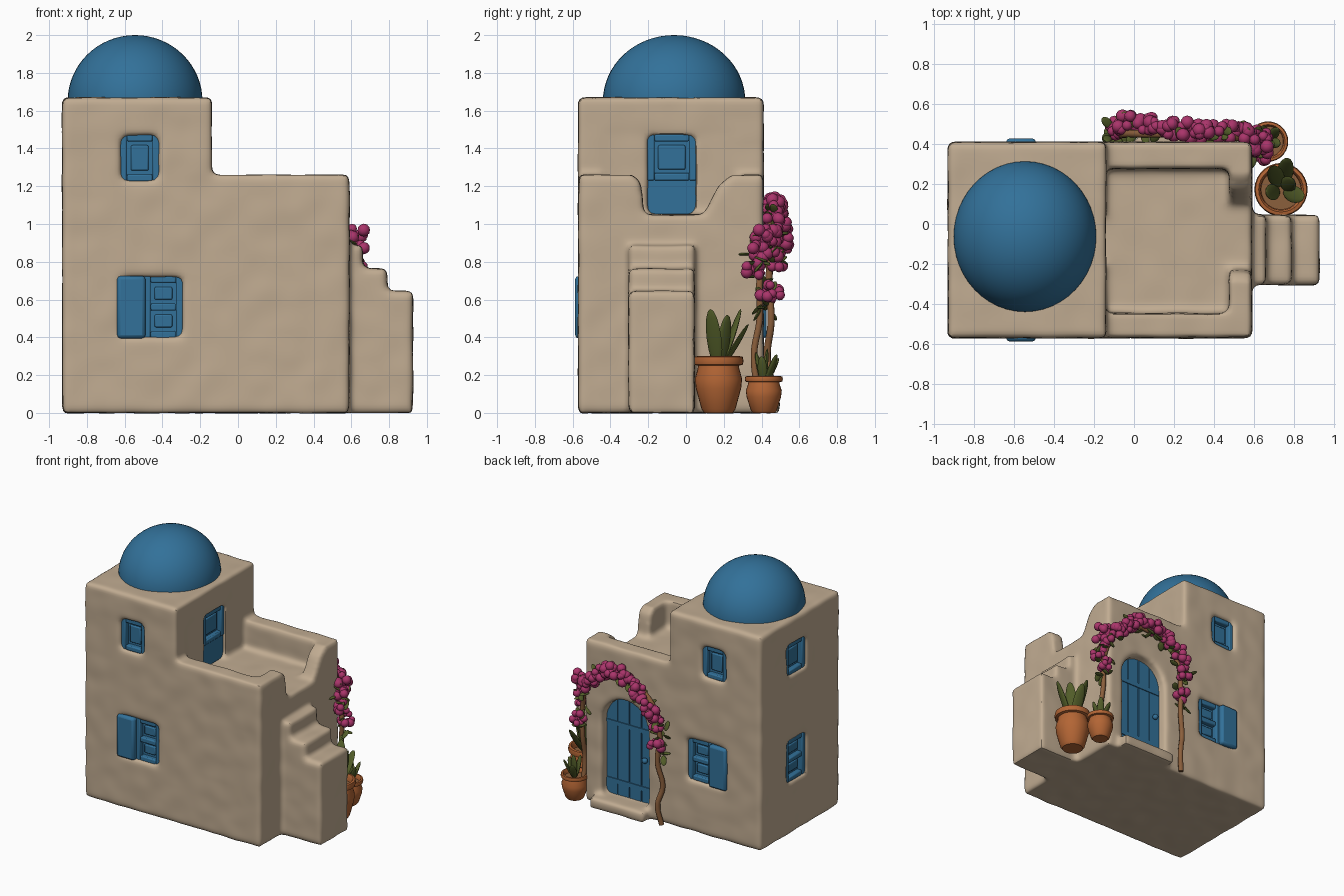
import bpy, bmesh, math, random
from mathutils import Vector, Matrix, noise

if "Cube" in bpy.data.objects:
    bpy.data.objects.remove(bpy.data.objects["Cube"])

random.seed(4)

def material(name, rgb):
    m = bpy.data.materials.new(name)
    m.diffuse_color = (*rgb, 1)
    m.use_nodes = True
    m.node_tree.nodes["Principled BSDF"].inputs["Base Color"].default_value = m.diffuse_color
    return m

PLASTER = material("sand_plaster", (0.53, 0.41, 0.285))
BLUE = material("blue_paint", (0.032, 0.165, 0.32))
PINK = material("pink_blossom", (0.40, 0.035, 0.145))
GREEN = material("olive_leaf", (0.085, 0.11, 0.022))
CLAY = material("terracotta", (0.45, 0.13, 0.035))
WOOD = material("vine_wood", (0.26, 0.115, 0.045))

def finish(name, bm, mat, bevel=0):
    bmesh.ops.recalc_face_normals(bm, faces=bm.faces)
    me = bpy.data.meshes.new(name)
    bm.to_mesh(me)
    bm.free()
    ob = bpy.data.objects.new(name, me)
    bpy.context.collection.objects.link(ob)
    me.materials.append(mat)
    if bevel:
        mod = ob.modifiers.new("soft_edges", 'BEVEL')
        mod.width, mod.segments = bevel, 2
    return ob

def add_prism(bm, pts, axis, a, b):
    """Extrude a 2D outline (other two axes in order) along axis from a to b."""
    def place(p, t):
        v = list(p)
        v.insert(axis, t)
        return v
    lo = [bm.verts.new(place(p, a)) for p in pts]
    hi = [bm.verts.new(place(p, b)) for p in pts]
    bm.faces.new(lo)
    bm.faces.new(hi)
    for i in range(len(pts)):
        j = (i + 1) % len(pts)
        bm.faces.new((lo[i], lo[j], hi[j], hi[i]))

def prism(name, pts, axis, a, b, mat=PLASTER, bevel=0):
    bm = bmesh.new()
    add_prism(bm, pts, axis, a, b)
    return finish(name, bm, mat, bevel)

def rect(u0, u1, z0, z1):
    return [(u0, z0), (u1, z0), (u1, z1), (u0, z1)]

# wall name -> (normal axis, surface position, outward sign)
WALLS = {"front": (1, -0.565, -1), "back": (1, 0.405, 1), "left": (0, -0.93, -1), "terrace": (0, -0.14, 1)}

def wall_boxes(name, wall, boxes, mat=BLUE, bevel=0.008):
    """Boxes given as (u0, u1, z0, z1, depth0, depth1) relative to a wall."""
    axis, pos, s = WALLS[wall]
    bm = bmesh.new()
    for u0, u1, z0, z1, d0, d1 in boxes:
        add_prism(bm, rect(u0, u1, z0, z1), axis, pos + s * d0, pos + s * d1)
    return finish(name, bm, mat, bevel)

# ---- plaster house: masses joined, openings cut, then softened
house = prism("house_walls", [(-.93, 0), (.59, 0), (.59, 1.26), (-.14, 1.26), (-.14, 1.67), (-.93, 1.67)], 1, -.57, .41)
stairs = prism("stairs_mass", [(.5, 0), (.925, 0), (.925, .645), (.79, .645), (.79, .765), (.66, .765), (.66, .885), (.5, .885)], 1, -.305, .045)
doorstep = prism("doorstep_mass", rect(.02, .49, 0, .08), 1, .3, .495)

def arch(cx, r, z0, spring):
    return [(cx - r, z0), (cx + r, z0)] + [(cx + r * math.cos(t * math.pi / 14), spring + r * math.sin(t * math.pi / 14)) for t in range(15)]

cutters = [
    prism("cut_terrace", rect(-.143, .475, -.445, .275), 2, 1.05, 1.5),
    prism("cut_gap", [(-.22, 1.05), (.09, 1.05), (.13, 1.12), (.17, 1.2), (.25, 1.27), (.25, 1.5), (-.29, 1.5), (-.29, 1.27), (-.24, 1.22)], 0, .4, .7),
    prism("cut_door", arch(.245, .2, .08, .66), 1, .31, .7),
    wall_boxes("cut_terrace_door", "terrace", [(-.2, .05, 1.05, 1.47, -.08, .1)], PLASTER, 0)]
UP, LOW = (1.23, 1.47), (.4, .72)
for w, u, z in (("front", (-.62, -.42), UP), ("back", (-.62, -.42), UP), ("left", (-.16, .07), UP),
                ("front", (-.62, -.295), LOW), ("back", (-.62, -.295), LOW), ("left", (-.16, .07), LOW)):
    cutters.append(wall_boxes("cut_window", w, [(*u, *z, -.08, .1)], PLASTER, 0))

def boolean(ob, other, op):
    m = ob.modifiers.new("bool", 'BOOLEAN')
    m.operation, m.object, m.solver = op, other, 'EXACT'

for mass in (stairs, doorstep):
    boolean(house, mass, 'UNION')
for c in cutters:
    boolean(house, c, 'DIFFERENCE')
rm = house.modifiers.new("remesh", 'REMESH')
rm.mode, rm.voxel_size = 'VOXEL', 0.018
sm = house.modifiers.new("soften", 'SMOOTH')
sm.factor, sm.iterations = 0.5, 7
dg = bpy.context.evaluated_depsgraph_get()
me = bpy.data.meshes.new_from_object(house.evaluated_get(dg))
house.modifiers.clear()
house.data = me
me.materials.clear()
me.materials.append(PLASTER)
# hand-plastered unevenness
bm = bmesh.new()
bm.from_mesh(me)
for v in bm.verts:
    v.co += v.normal * 0.005 * noise.noise(v.co * 7)
bm.to_mesh(me)
bm.free()
for ob in cutters + [stairs, doorstep]:
    bpy.data.objects.remove(ob)

# ---- dome
bm = bmesh.new()
bmesh.ops.create_uvsphere(bm, u_segments=48, v_segments=32, radius=1)
bmesh.ops.delete(bm, geom=[v for v in bm.verts if v.co.z < -.12], context='VERTS')
bmesh.ops.transform(bm, verts=bm.verts, matrix=Matrix.Translation((-.545, -.063, 1.65)) @ Matrix.Diagonal((.357, .377, .35, 1)))
finish("dome", bm, BLUE)

# ---- windows: backing, frame, and a raised panel in every pane
def casement(u0, u1, z0, z1, rows):
    f = .038
    out = [(u0, u1, z0, z1, -.085, -.055), (u0, u0 + f, z0, z1, -.08, -.015), (u1 - f, u1, z0, z1, -.08, -.015)]
    h = (z1 - z0 - f) / rows
    for i in range(rows + 1):
        out.append((u0 + f, u1 - f, z0 + i * h, z0 + i * h + f, -.08, -.017))
    for i in range(rows):
        out.append((u0 + f + .02, u1 - f - .02, z0 + i * h + f + .02, z0 + (i + 1) * h - .02, -.06, -.04))
    return out

for w in ("front", "back"):
    wall_boxes(w + "_upper_window", w, casement(-.625, -.415, 1.225, 1.475, 1))
    wall_boxes(w + "_lower_window", w, casement(-.5, -.29, .395, .725, 2))
    wall_boxes(w + "_shutter", w, [(-.64, -.49, .395, .725, -.06, .022)], bevel=.018)
wall_boxes("left_upper_window", "left", casement(-.165, .075, 1.225, 1.475, 1))
wall_boxes("left_lower_window", "left", casement(-.165, .075, .395, .725, 2))
wall_boxes("terrace_door", "terrace", [(-.205, .055, 1.05, 1.27, -.085, -.025)] + casement(-.205, .055, 1.23, 1.475, 1))

# ---- arched plank door with rails and knob
bm = bmesh.new()
n, r, cx = 4, .205, .245
for i in range(n):
    x0, x1 = -r + 2 * r * i / n + .004, -r + 2 * r * (i + 1) / n - .004
    top = [(cx + x, .66 + math.sqrt(max(0, r * r - x * x))) for x in (x1 + (x0 - x1) * k / 5 for k in range(6))]
    add_prism(bm, [(cx + x0, .075), (cx + x1, .075)] + top, 1, .30, .345)
for z in (.17, .62):
    add_prism(bm, rect(cx - .19, cx + .19, z, z + .035), 1, .33, .352)
add_prism(bm, arch(cx, r - .003, .075, .66), 1, .295, .33)
bmesh.ops.create_icosphere(bm, subdivisions=2, radius=.022, matrix=Matrix.Translation((.10, .365, .42)))
finish("arched_door", bm, BLUE)

# ---- leaf and blossom helpers
def leaf(bm, base, tip, width, thick):
    a, b = Vector(base), Vector(tip)
    q = (b - a).to_track_quat('Z', 'Y').to_matrix().to_4x4()
    bmesh.ops.create_uvsphere(bm, u_segments=12, v_segments=8, radius=1,
        matrix=Matrix.Translation((a + b) / 2) @ q @ Matrix.Diagonal((width, thick, (b - a).length / 2, 1)))

def jitter(s):
    return Vector([random.uniform(-s, s) for _ in range(3)])

# ---- climbing vine: two trunks meeting in an arch over the door
def vine(name, pts, radius):
    cu = bpy.data.curves.new(name, 'CURVE')
    cu.dimensions, cu.bevel_depth, cu.bevel_resolution, cu.use_fill_caps = '3D', radius, 3, True
    sp = cu.splines.new('BEZIER')
    sp.bezier_points.add(len(pts) - 1)
    for bp, p in zip(sp.bezier_points, pts):
        bp.co = p
        bp.handle_left_type = bp.handle_right_type = 'AUTO'
    ob = bpy.data.objects.new(name, cu)
    bpy.context.collection.objects.link(ob)
    cu.materials.append(WOOD)

vine("left_vine_trunk", [(-.09, .43, 0), (-.07, .45, .15), (-.1, .43, .3), (-.07, .45, .48), (-.08, .44, .7), (-.04, .45, .9), (.1, .45, 1.03), (.3, .45, 1.07)], .019)
vine("right_vine_trunk", [(.62, .4, .02), (.62, .36, .3), (.62, .39, .5), (.62, .39, .7), (.57, .42, .88), (.45, .44, 1.02), (.3, .45, 1.07)], .018)

blooms = [(-.07, .47, .62), (-.08, .48, .8), (-.05, .50, .88), (0, .51, .95), (.06, .50, 1.02), (.13, .49, 1.05), (.2, .48, 1.09),
          (.27, .47, 1.11), (.34, .46, 1.1), (.41, .46, 1.06), (.48, .46, 1.0), (.54, .45, .94), (.59, .44, .87), (.63, .40, .95),
          (.64, .38, .85), (.65, .36, .76), (.63, .43, .64)]
bm = bmesh.new()
for p in blooms:
    for _ in range(9):
        c = Vector(p) + jitter(1).normalized() * .042
        bmesh.ops.create_icosphere(bm, subdivisions=2, radius=random.uniform(.024, .036), matrix=Matrix.Translation(c))
finish("vine_blossoms", bm, PINK)

bm = bmesh.new()
for p in blooms + [(-.08, .45, .7), (-.09, .46, .55), (-.12, .46, .75), (.62, .4, .56), (.6, .42, .75)]:
    for _ in range(3):
        a = Vector(p) + jitter(.035) - Vector((0, .02, .03))
        leaf(bm, a, a + jitter(1).normalized() * .075, .022, .008)
finish("vine_leaves", bm, GREEN)

# ---- potted plants
POT = [(0, 0), (.075, 0), (.09, .02), (.12, .13), (.125, .18), (.11, .235), (.108, .25), (.128, .255), (.133, .275),
       (.128, .297), (.112, .3), (.103, .285), (.1, .25), (0, .25)]

def pot(name, x, y, s, sz, tips, width):
    bm = bmesh.new()
    vs = [bm.verts.new((x + px * s, y, pz * sz)) for px, pz in POT]
    es = [bm.edges.new(e) for e in zip(vs, vs[1:])]
    bmesh.ops.spin(bm, geom=vs + es, cent=(x, y, 0), axis=(0, 0, 1), angle=2 * math.pi, steps=28)
    bmesh.ops.remove_doubles(bm, verts=bm.verts, dist=1e-5)
    ob = finish(name, bm, CLAY)
    ob.data.materials.append(WOOD)
    for f in ob.data.polygons:      # soil disc
        if abs(f.center.z - .25 * sz) < .002 and math.hypot(f.center.x - x, f.center.y - y) < .08 * s:
            f.material_index = 1
    bm = bmesh.new()
    for t in tips:
        leaf(bm, (x + (t[0] - x) * .12, y + (t[1] - y) * .12, .24 * sz), t, width, .012)
    finish(name + "_leaves", bm, GREEN)

pot("large_pot", .735, .172, 1, 1, [(.69, .29, .55), (.85, .13, .55), (.77, .33, .47), (.66, .15, .46), (.8, .22, .52)], .042)
pot("small_pot", .67, .412, .76, .65, [(.65, .37, .32), (.72, .48, .31), (.64, .49, .29), (.73, .4, .3), (.67, .43, .34)], .026)

# ---- smooth shading with crisp edges
for ob in bpy.context.scene.objects:
    ob.select_set(ob.type == 'MESH')
bpy.context.view_layer.objects.active = house
bpy.ops.object.shade_smooth_by_angle(angle=math.radians(40))
